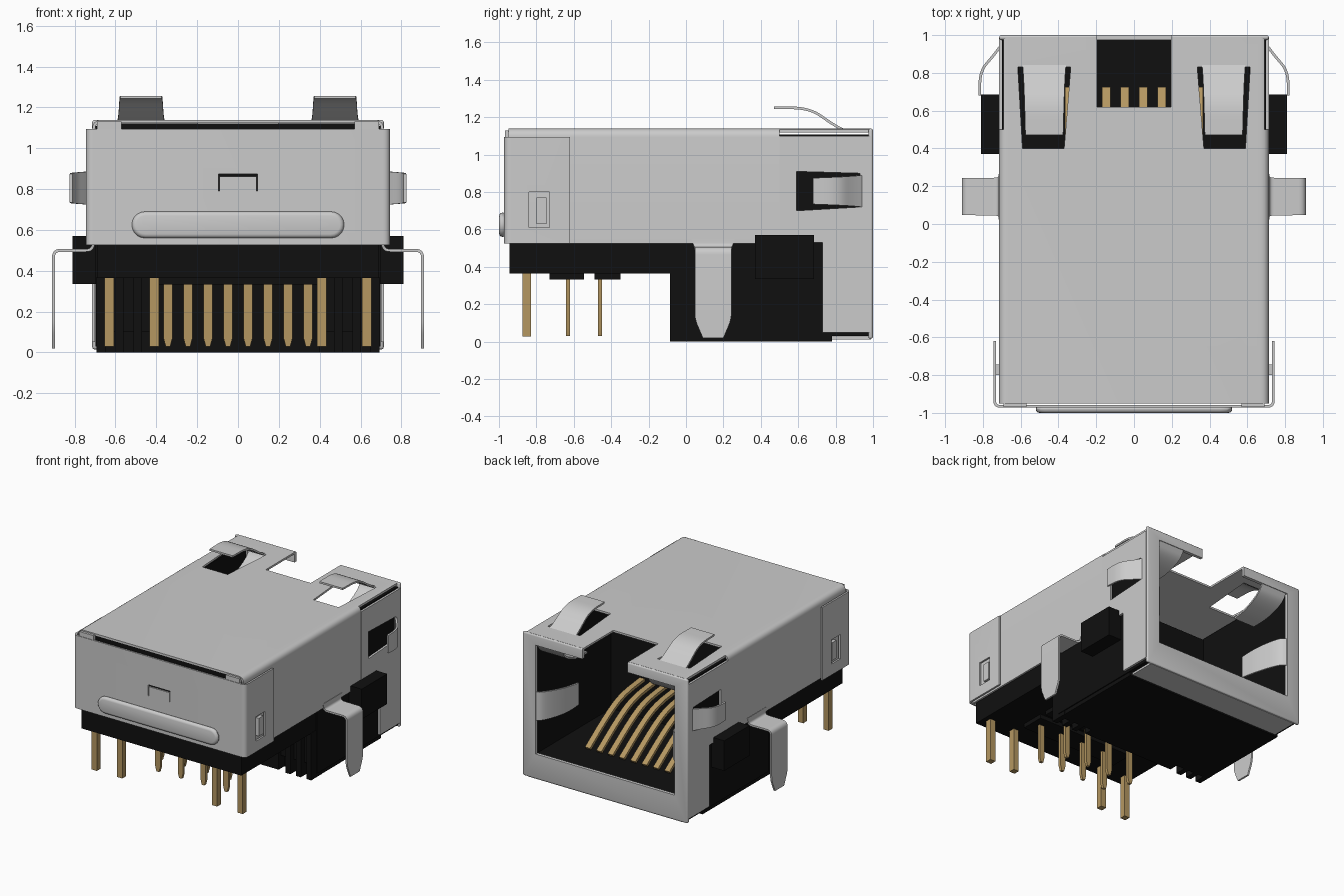
import bpy, bmesh, math
from mathutils import Vector

if "Cube" in bpy.data.objects:
    bpy.data.objects.remove(bpy.data.objects["Cube"])

def material(name, rgb):
    m = bpy.data.materials.new(name)
    m.diffuse_color = (*rgb, 1)
    m.use_nodes = True
    m.node_tree.nodes["Principled BSDF"].inputs["Base Color"].default_value = m.diffuse_color
    return m

STEEL = material("steel_grey", (0.6, 0.6, 0.6))
BLACK = material("black_plastic", (0.005, 0.005, 0.005))
GOLD = material("gold_contact", (0.46, 0.31, 0.12))

def bake(o):
    """Replace the mesh by its modified result."""
    dg = bpy.context.evaluated_depsgraph_get()
    me = bpy.data.meshes.new_from_object(o.evaluated_get(dg))
    o.modifiers.clear()
    o.data = me

def finish(name, bm, mat, bevel=0, mirror=False, solid=0):
    bmesh.ops.recalc_face_normals(bm, faces=bm.faces)
    me = bpy.data.meshes.new(name)
    bm.to_mesh(me)
    bm.free()
    me.materials.append(mat)
    o = bpy.data.objects.new(name, me)
    bpy.context.collection.objects.link(o)
    if solid:
        m = o.modifiers.new("solid", 'SOLIDIFY')
        m.thickness, m.offset, m.use_even_offset = solid, 0, True
    if bevel:
        m = o.modifiers.new("bevel", 'BEVEL')
        m.width, m.segments, m.limit_method = bevel, 3, 'ANGLE'
    if mirror:
        m = o.modifiers.new("mirror", 'MIRROR')
        m.use_mirror_merge = False
    bake(o)
    return o

def prism(name, pts, axis, a, b, mat, **kw):
    """Extrude a 2D outline along an axis from a to b."""
    put = {'x': lambda p, h: (h, p[0], p[1]), 'y': lambda p, h: (p[0], h, p[1]),
           'z': lambda p, h: (p[0], p[1], h)}[axis]
    bm = bmesh.new()
    lo = [bm.verts.new(put(p, a)) for p in pts]
    hi = [bm.verts.new(put(p, b)) for p in pts]
    bm.faces.new(lo)
    bm.faces.new(hi)
    for i in range(len(pts)):
        j = (i + 1) % len(pts)
        bm.faces.new((lo[i], lo[j], hi[j], hi[i]))
    return finish(name, bm, mat, **kw)

def box(name, x0, x1, y0, y1, z0, z1, mat, **kw):
    return prism(name, [(x0, y0), (x1, y0), (x1, y1), (x0, y1)], 'z', z0, z1, mat, **kw)

def fillet(pts, r, n=6):
    """Round the corners of a path of (x, y, z, half width) points."""
    P = [Vector(p) for p in pts]
    out = [P[0]]
    for a, b, c in zip(P, P[1:], P[2:]):
        s = b.lerp(a, min(0.5, r / (a - b).to_3d().length))
        e = b.lerp(c, min(0.5, r / (c - b).to_3d().length))
        out += [s.lerp(b, i / n).lerp(b.lerp(e, i / n), i / n) for i in range(n + 1)]
    out.append(P[-1])
    return [p for i, p in enumerate(out) if i == 0 or (p - out[i - 1]).length > 1e-5]

def ribbon(name, pts, side, r, thick, mat=STEEL, **kw):
    """Bent sheet strip: path points carry the half width along the side vector."""
    bm = bmesh.new()
    S = Vector(side)
    rows = [(bm.verts.new(p.to_3d() - S * p.w), bm.verts.new(p.to_3d() + S * p.w))
            for p in fillet(pts, r)]
    for (a, b), (c, d) in zip(rows, rows[1:]):
        bm.faces.new((a, b, d, c))
    return finish(name, bm, mat, solid=thick, **kw)

def cut(o, *cutters):
    for c in cutters:
        m = o.modifiers.new("cut", 'BOOLEAN')
        m.operation, m.solver, m.object = 'DIFFERENCE', 'EXACT', c
        bake(o)
        bpy.data.objects.remove(c)

X, Y, Z = (1, 0, 0), (0, 1, 0), (0, 0, 1)

# Shield: folded roof and sides, with port notch and spring slots
shell = ribbon("shield_shell", [(-.707, .02, .525, .97), (-.707, .02, 1.132, .97),
               (.707, .02, 1.132, .97), (.707, .02, .525, .97)], Y, .04, .015)
for s in (1, -1):
    cut(shell, box("c", min(.69 * s, .8 * s), max(.69 * s, .8 * s), .5, 1.1, .4, 1.2, BLACK),
        prism("c", [(s * x, y) for x, y in ((.37, .4), (.59, .4), (.615, .83), (.335, .83))],
              'z', 1.0, 1.3, BLACK))
cut(shell, box("c", -.195, .195, .62, 1.1, 1, 1.3, BLACK))

# Front frame around the port
frame = box("port_frame", -.714, .714, .975, 1.0, .015, 1.139, STEEL, bevel=.012)
cut(frame, box("c", -.6, .6, .9, 1.1, .21, 1.06, BLACK),
    box("c", -.195, .195, .9, 1.1, 1.0, 1.3, BLACK))
box("frame_bottom_lip", -.67, .67, .78, .99, .012, .028, STEEL)

# Side flaps with spring window
for s, n in ((1, "right"), (-1, "left")):
    flap = prism("side_flap_" + n, [(.5, .53), (.73, .53), (.73, .05), (.99, .05), (.99, 1.1), (.5, 1.1)],
                 'x', .7 * s, .716 * s, STEEL)
    cut(flap, prism("c", [(.59, .7), (.93, .72), (.93, .9), (.59, .91)], 'x', .6 * s, .8 * s, BLACK))

# Springs outside and inside the port
ribbon("roof_spring", [(.475, .84, 1.132, .115), (.475, .78, 1.165, .11), (.475, .66, 1.25, .105),
       (.475, .47, 1.25, .1)], X, 1, .014, mirror=True)
ribbon("side_spring", [(.708, .94, .805, .085), (.745, .89, .805, .08), (.815, .81, .805, .075),
       (.817, .68, .805, .07)], Z, 1, .014, mirror=True)
ribbon("inner_side_spring", [(.61, .99, .58, .11), (.56, .96, .58, .11), (.5, .78, .57, .1),
       (.49, .63, .57, .085)], Z, 1, .014, mirror=True)
ribbon("inner_roof_spring", [(.48, .99, 1.065, .11), (.48, .95, 1.0, .11), (.48, .8, .94, .1),
       (.48, .66, .93, .09)], X, 1, .014, mirror=True)

# Board legs
ribbon("board_leg", [(.71, .145, .56, .12), (.71, .145, .5, .1), (.904, .145, .5, .098),
       (.904, .145, .12, .098), (.904, .145, .02, .055)], Y, .035, .014, mirror=True)

# Rear cover wrapping round the sides
cover = ribbon("rear_cover", [(-.738, -.62, .81, .285), (-.738, -.965, .81, .285),
               (.738, -.965, .81, .285), (.738, -.62, .81, .285)], Z, .03, .014)
cut(cover, box("c", -.095, .095, -1.1, -.9, .79, .875, BLACK))
for s in (1, -1):
    cut(cover, box("c", min(.72 * s, .8 * s), max(.72 * s, .8 * s), -.84, -.73, .61, .8, BLACK))
box("rear_cover_tab", -.09, .09, -.972, -.958, .79, .862, STEEL)
box("wing_latch", .712, .74, -.8, -.745, .63, .77, STEEL, mirror=True)
box("cover_top_corner", .57, .69, -.968, -.94, 1.08, 1.13, STEEL, mirror=True)
stadium = [(sx * .455 + .065 * math.cos(a), .625 + .065 * math.sin(a))
           for sx, off in ((1, -90), (-1, 90))
           for a in [math.radians(off + 18 * i) for i in range(11)]]
prism("cover_rib", stadium, 'y', -1.0, -.96, STEEL, bevel=.03)

# Black housing
box("housing_body", -.69, .69, -.945, 0, .365, 1.122, BLACK)
box("housing_back_wall", -.69, .69, -.04, .05, .1, 1.1, BLACK)
box("housing_floor", -.69, .69, .0, .78, 0, .2, BLACK)
box("housing_floor_front", -.66, .66, .78, .975, .03, .2, BLACK)
box("housing_side_wall", .612, .698, -.02, .975, .03, 1.108, BLACK, mirror=True)
box("housing_ear", .65, .81, .37, .685, .335, .57, BLACK, mirror=True)
box("housing_center_fin", -.4, .4, -.07, .05, 0, .37, BLACK)
for x in (.47, .56, .65):
    box("housing_fin", x, x + .042, -.085, .05, 0, .37, BLACK, mirror=True)
box("rear_standoff", -.42, .42, -.73, -.545, .332, .37, BLACK)
box("front_standoff", -.42, .42, -.49, -.35, .332, .37, BLACK)

# Spring contacts in the port and staggered solder pins below
for i in range(8):
    x = -.343 + .098 * i
    ribbon("port_contact", [(x, .72, .215, .022), (x, .48, .38, .022), (x, .3, .47, .022),
           (x, .03, .5, .022)], X, 1, .022, GOLD)
    y = -.63 if i % 2 else -.46
    prism("signal_pin", [(x - .022, .4), (x + .022, .4), (x + .022, .07), (x + .011, .03),
          (x - .011, .03), (x - .022, .07)], 'y', y - .011, y + .011, GOLD)
for x in (.41, .63):
    box("power_pin", x - .023, x + .023, -.875, -.828, .028, .4, GOLD, mirror=True)

# Smooth shading on bends
bpy.ops.object.select_all(action='SELECT')
bpy.context.view_layer.objects.active = shell
bpy.ops.object.shade_smooth_by_angle(angle=math.radians(32))
